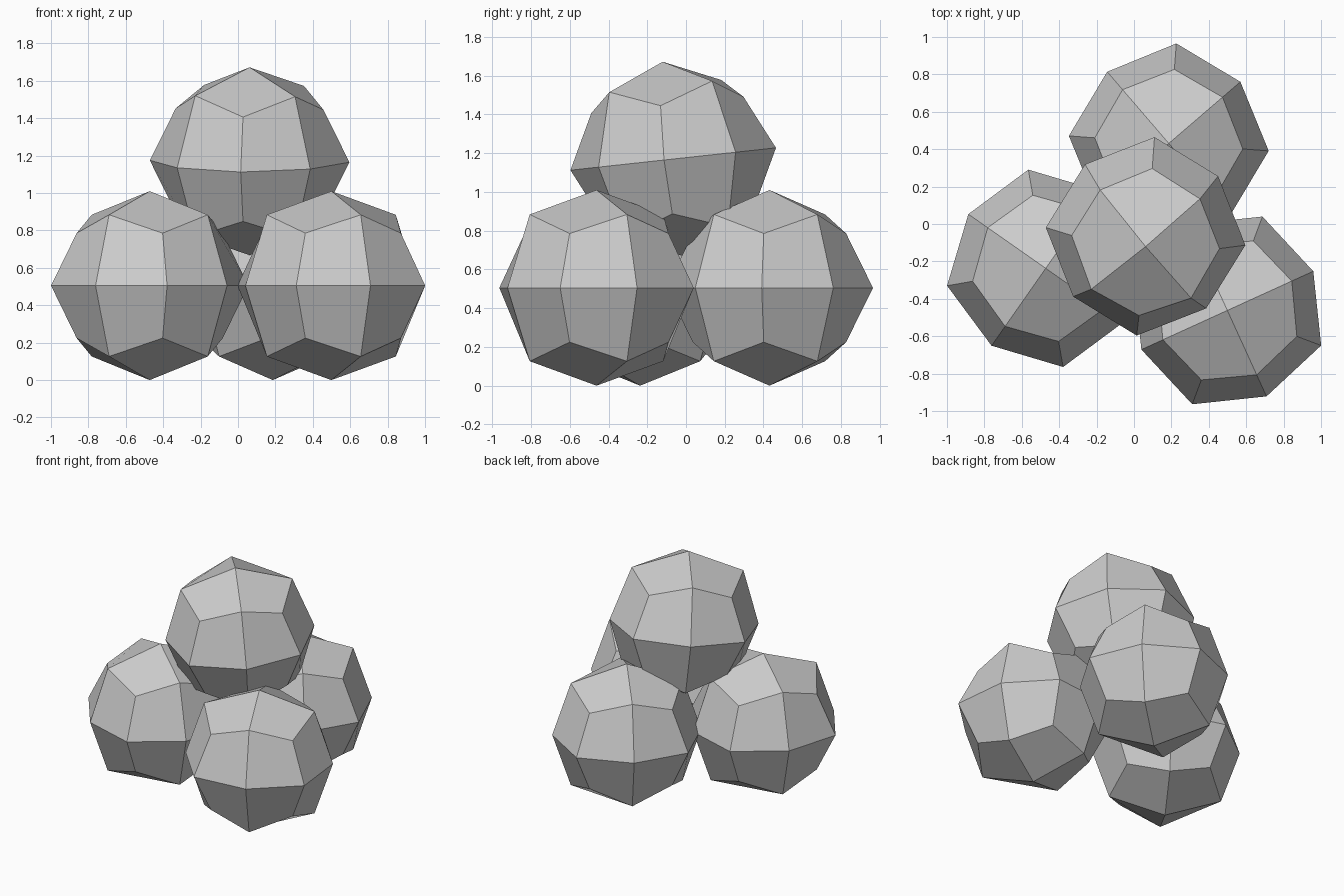
import bpy
from math import radians

if "Cube" in bpy.data.objects:
    bpy.data.objects.remove(bpy.data.objects["Cube"])

SIZE = 1.01  # ball height, tip to tip


def ball(name, location, turn, tilt=0.0):
    """Faceted 24-sided ball: a cube rounded by one subdivision step."""
    bpy.ops.mesh.primitive_cube_add(size=SIZE, location=location)
    obj = bpy.context.object
    obj.name = name
    # turn about the upright axis first, then tilt towards the front
    obj.rotation_mode = 'ZYX'
    obj.rotation_euler = (radians(tilt), 0, radians(turn))
    mod = obj.modifiers.new("rounding", 'SUBSURF')
    mod.levels = mod.render_levels = 1
    mod.use_limit_surface = False
    bpy.ops.object.modifier_apply(modifier=mod.name)
    bpy.ops.object.shade_flat()
    return obj


# Three balls on the ground
ball("left_ball", (-0.472, -0.237, SIZE / 2), 55)
ball("right_ball", (0.499, -0.462, SIZE / 2), 24.5)
ball("back_ball", (0.186, 0.431, SIZE / 2), 40.7)

# One ball resting on top, slightly tilted
ball("top_ball", (0.062, -0.066, 1.17), 39.9, tilt=6.2)
